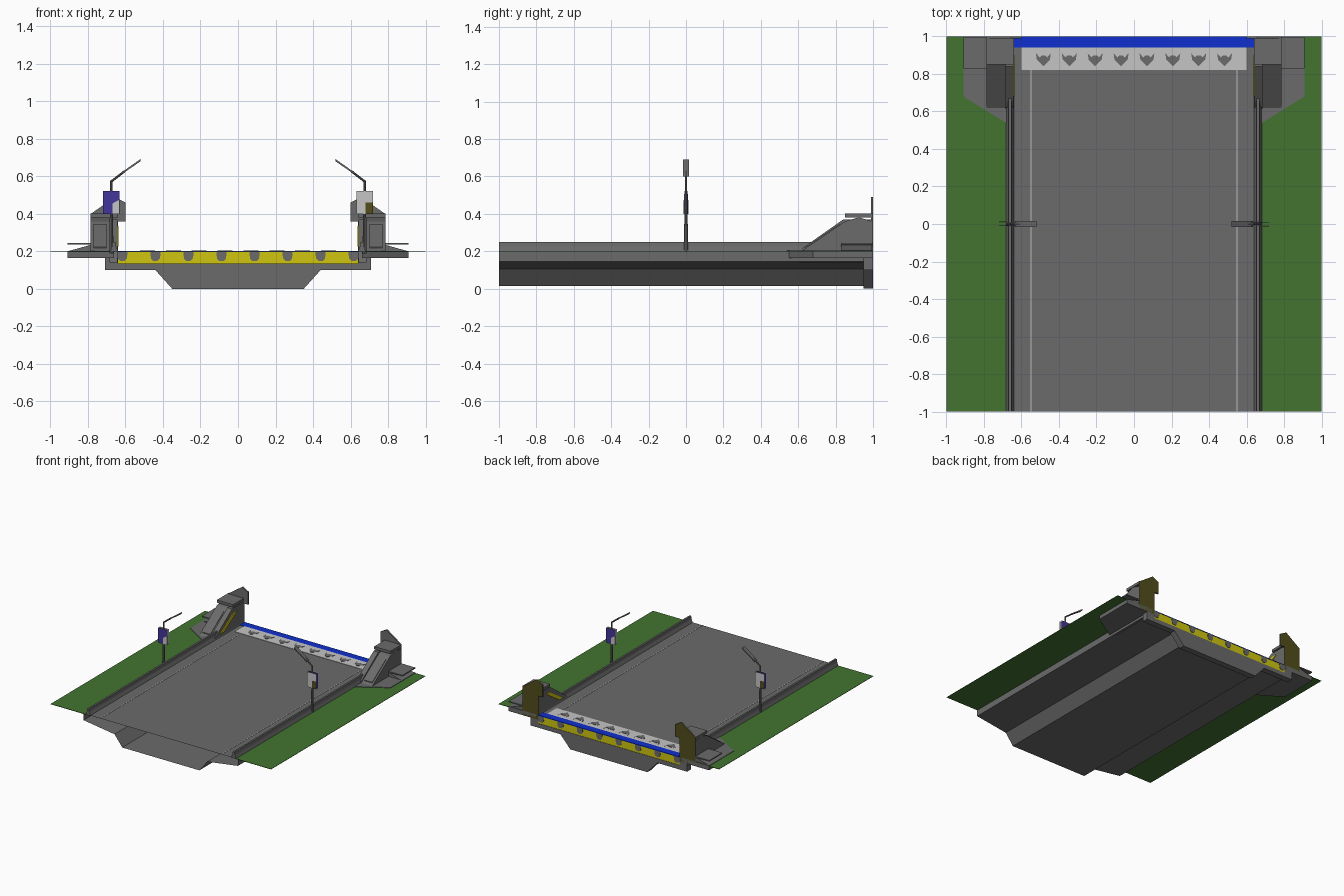
import bpy, bmesh, math
from mathutils import Vector

if "Cube" in bpy.data.objects:
    bpy.data.objects.remove(bpy.data.objects["Cube"])


def material(name, rgb):
    m = bpy.data.materials.new(name)
    m.diffuse_color = (*rgb, 1)
    m.use_nodes = True
    m.node_tree.nodes["Principled BSDF"].inputs["Base Color"].default_value = m.diffuse_color
    return m


GREY = material("concrete_grey", (0.145, 0.145, 0.145))
GRASS = material("grass_green", (0.055, 0.175, 0.028))
WHITE = material("marking_white", (0.56, 0.56, 0.56))
BLUE = material("edge_blue", (0.005, 0.03, 0.62))
YELLOW = material("warning_yellow", (0.62, 0.56, 0.005))
OLIVE = material("panel_olive", (0.085, 0.075, 0.012))
VIOLET = material("banner_violet", (0.055, 0.035, 0.32))


def to_object(name, bm, mat):
    bmesh.ops.recalc_face_normals(bm, faces=bm.faces)
    me = bpy.data.meshes.new(name)
    bm.to_mesh(me)
    bm.free()
    me.materials.append(mat)
    ob = bpy.data.objects.new(name, me)
    bpy.context.collection.objects.link(ob)
    return ob


def place(axis, p, t):
    """Profile point p at depth t along the extrusion axis."""
    return {'x': (t, p[0], p[1]), 'y': (p[0], t, p[1]), 'z': (p[0], p[1], t)}[axis]


def prism(name, profile, axis, a, b, mat):
    bm = bmesh.new()
    lo = [bm.verts.new(place(axis, p, a)) for p in profile]
    hi = [bm.verts.new(place(axis, p, b)) for p in profile]
    bm.faces.new(lo)
    bm.faces.new(hi)
    n = len(profile)
    for i in range(n):
        j = (i + 1) % n
        bm.faces.new((lo[i], lo[j], hi[j], hi[i]))
    return to_object(name, bm, mat)


def sheet(name, line, a, b, mat):
    """Open polyline in x,z swept along y."""
    bm = bmesh.new()
    lo = [bm.verts.new((x, a, z)) for x, z in line]
    hi = [bm.verts.new((x, b, z)) for x, z in line]
    for i in range(len(line) - 1):
        bm.faces.new((lo[i], lo[i + 1], hi[i + 1], hi[i]))
    ob = to_object(name, bm, mat)
    return ob


def box(name, x0, x1, y0, y1, z0, z1, mat):
    return prism(name, [(x0, y0), (x1, y0), (x1, y1), (x0, y1)], 'z', z0, z1, mat)


def rod(name, a, b, r1, r2, mat):
    a, b = Vector(a), Vector(b)
    d = b - a
    bm = bmesh.new()
    bmesh.ops.create_cone(bm, cap_ends=True, segments=8, radius1=r1, radius2=r2, depth=d.length)
    ob = to_object(name, bm, mat)
    ob.location = (a + b) / 2
    ob.rotation_euler = d.to_track_quat('Z', 'Y').to_euler()
    return ob


# Road deck, hollow girder shell (open at the front) and end cap
sheet("road_surface", [(-0.64, 0.2), (0.64, 0.2)], -1, 1, GREY)
sheet("girder_shell", [(-0.70, 0.198), (-0.70, 0.145), (-0.42, 0.105), (-0.35, 0.015),
                       (0.35, 0.015), (0.42, 0.105), (0.70, 0.145), (0.70, 0.198)], -1, 0.96, GREY)
prism("end_cap", [(-0.71, 0.1), (-0.44, 0.1), (-0.35, 0), (0.35, 0), (0.44, 0.1), (0.71, 0.1),
                  (0.71, 0.165), (0.64, 0.165), (0.64, 0.135), (-0.64, 0.135),
                  (-0.64, 0.165), (-0.71, 0.165)], 'y', 0.95, 1, GREY)

# End markings on the deck and the yellow joint plate
box("white_band", -0.6, 0.6, 0.82, 0.94, 0.199, 0.203, WHITE)
box("blue_edge", -0.64, 0.64, 0.94, 1, 0.198, 0.203, BLUE)
box("yellow_plate", -0.64, 0.64, 0.988, 0.997, 0.135, 0.198, YELLOW)
HEART = [(-0.04, 0.035), (-0.035, 0.0), (0, -0.035), (0.035, 0.0), (0.04, 0.035),
         (0.02, 0.012), (0.01, 0.022), (-0.01, 0.022), (-0.02, 0.012)]
for i in range(8):
    cx = -0.483 + i * 0.138
    prism("deck_arrow", [(cx + x, 0.876 + y) for x, y in HEART], 'z', 0.202, 0.205, GREY)
    cx = -0.616 + i * 0.176
    prism("plate_notch", [(cx - 0.028, 0.198), (cx - 0.024, 0.162), (cx - 0.012, 0.15),
                          (cx + 0.012, 0.15), (cx + 0.024, 0.162), (cx + 0.028, 0.198)],
          'y', 0.985, 1, GREY)

for s in (-1, 1):
    def sx(pts):
        return [(s * x, z) for x, z in pts]

    # Verge, lane line and parapet
    box("grass_verge", s * 0.68, s * 1.0, -1, 1, 0.196, 0.199, GRASS)
    box("lane_line", s * 0.547, s * 0.553, -1, 0.82, 0.199, 0.202, WHITE)
    prism("parapet", sx([(0.638, 0.198), (0.65, 0.225), (0.653, 0.25), (0.668, 0.25),
                         (0.672, 0.225), (0.682, 0.198)]), 'y', -1, 0.98, GREY)

    # Abutment wing beside the tower, with sloped shoulder and cover slab
    prism("wing_slab", sx([(0.66, 0.53), (0.70, 0.55), (0.91, 0.68), (0.91, 1), (0.66, 1)]),
          'z', 0.165, 0.203, GREY)
    prism("wing_shoulder", sx([(0.78, 0.2), (0.91, 0.2), (0.78, 0.236)]), 'y', 0.83, 0.995, GREY)
    box("wing_cover", s * 0.78, s * 0.91, 0.83, 0.998, 0.236, 0.245, GREY)

    # Tower: wedge body with gabled roof, slab, recessed slope panel
    wedge = [(0.615, 0.165), (0.615, 0.2), (0.85, 0.36), (0.925, 0.382), (0.995, 0.36), (0.995, 0.165)]
    prism("tower_wedge", wedge, 'x', s * 0.685, s * 0.785, GREY)
    prism("tower_inner_wall", [(0.6, 0.14), (0.62, 0.215), (0.84, 0.37), (0.995, 0.37), (0.995, 0.14)],
          'x', s * 0.642, s * 0.685, GREY)
    prism("slope_panel", [(0.64, 0.217), (0.64, 0.223), (0.82, 0.346), (0.82, 0.339)],
          'x', s * 0.70, s * 0.77, GREY)
    box("tower_slab", s * 0.64, s * 0.787, 0.85, 0.998, 0.38, 0.402, GREY)
    prism("tower_yellow_strip", [(0.68, 0.225), (0.73, 0.225), (0.90, 0.335), (0.85, 0.335)],
          'x', s * 0.636, s * 0.643, YELLOW)

    # Tall end plate with olive rear face
    plate = sx([(0.64, 0.165), (0.64, 0.36), (0.60, 0.36), (0.60, 0.46), (0.655, 0.49),
                (0.785, 0.40), (0.785, 0.165)])
    prism("end_plate", plate, 'y', 0.988, 0.997, GREY)
    prism("end_plate_rear", plate, 'y', 0.997, 1, OLIVE)

    # Street lamp
    px = s * 0.675
    rod("lamp_base", (px, 0, 0.19), (px, 0, 0.38), 0.011, 0.009, GREY)
    rod("lamp_pole", (px, 0, 0.37), (px, 0, 0.577), 0.008, 0.006, GREY)
    rod("lamp_arm", (px, 0, 0.573), (s * 0.605, 0, 0.627), 0.006, 0.006, GREY)
    prism("lamp_head", sx([(0.635, 0.601), (0.622, 0.62), (0.52, 0.692), (0.52, 0.68)]),
          'y', -0.016, 0.016, GREY)

    # Two-sided banner on the pole, turned half round on the other side
    box("banner_light", s * 0.632, s * 0.72, s * -0.011, s * -0.008, 0.40, 0.523, WHITE)
    box("banner_olive_corner", s * 0.68, s * 0.72, s * -0.013, s * -0.011, 0.40, 0.46, OLIVE)
    box("banner_violet", s * 0.632, s * 0.72, s * 0.008, s * 0.011, 0.40, 0.523, VIOLET)
    prism("banner_white_corner", sx([(0.634, 0.40), (0.67, 0.40), (0.67, 0.455), (0.634, 0.475)]),
          'y', s * 0.011, s * 0.013, WHITE)
